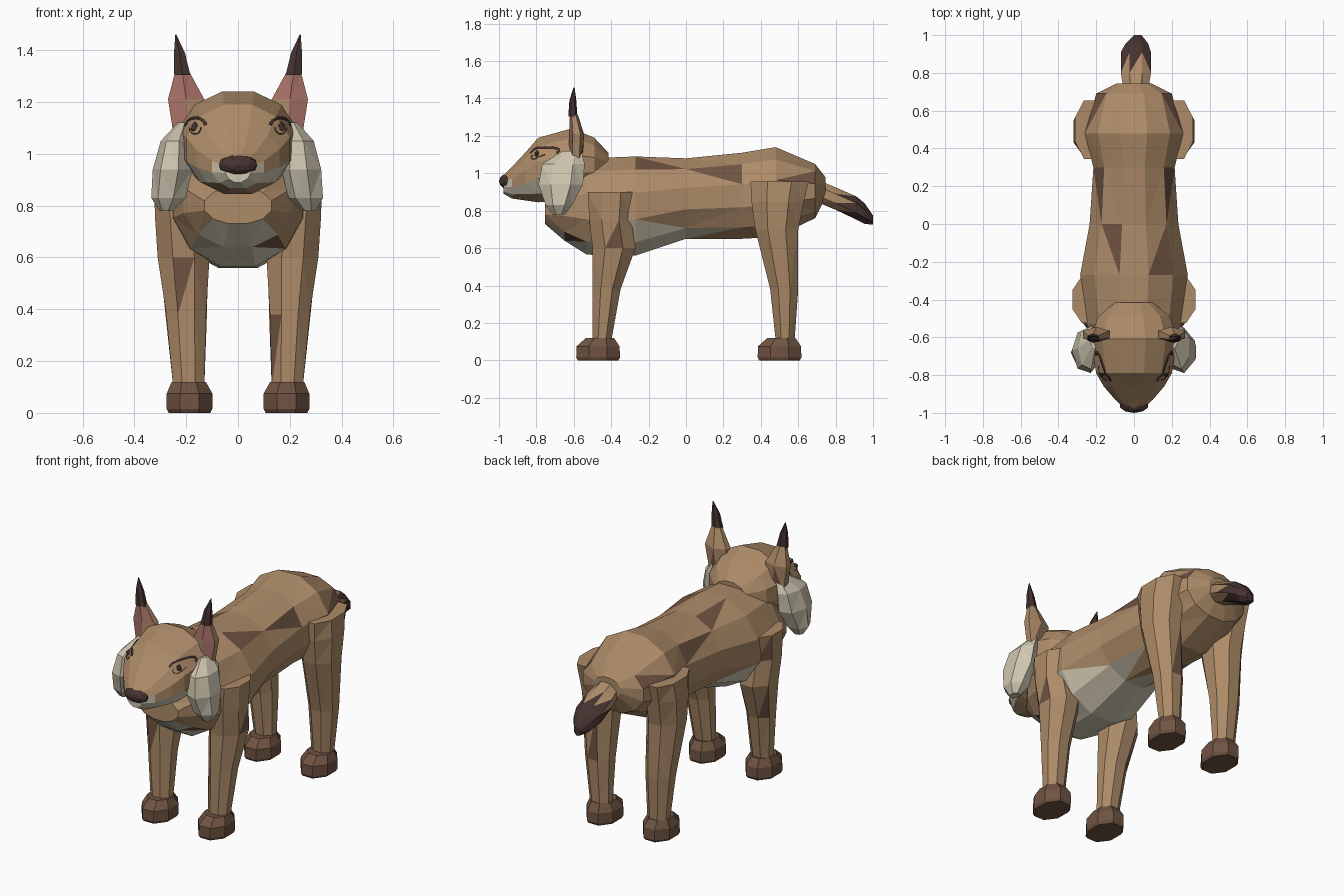
import bpy
import bmesh
from math import cos, sin, pi
from mathutils import Vector, Matrix
from mathutils.bvhtree import BVHTree

cube = bpy.data.objects.get("Cube")
if cube:
    bpy.data.objects.remove(cube)


def material(name, rgb):
    m = bpy.data.materials.new(name)
    m.use_nodes = True
    m.diffuse_color = (*rgb, 1)
    m.node_tree.nodes["Principled BSDF"].inputs["Base Color"].default_value = (*rgb, 1)
    return m


COLOURS = ["tan", "brown", "dark", "cream", "pink"]
MATS = [
    material("tan fur", (0.42, 0.26, 0.14)),
    material("brown fur", (0.16, 0.088, 0.055)),
    material("dark brown", (0.06, 0.033, 0.03)),
    material("cream fur", (0.63, 0.57, 0.44)),
    material("ear pink", (0.40, 0.17, 0.14)),
]


def finish(name, bm, rule, patches=()):
    """Colour faces by rule, then brown the face nearest to each patch point."""
    bmesh.ops.recalc_face_normals(bm, faces=bm.faces)
    bm.normal_update()
    for f in bm.faces:
        f.material_index = COLOURS.index(rule(f.calc_center_median(), f.normal))
    for p in patches:
        near = min(bm.faces, key=lambda f: (f.calc_center_median() - Vector(p)).length)
        near.material_index = COLOURS.index("brown")
    mesh = bpy.data.meshes.new(name)
    bm.to_mesh(mesh)
    bm.free()
    for m in MATS:
        mesh.materials.append(m)
    obj = bpy.data.objects.new(name, mesh)
    bpy.context.collection.objects.link(obj)
    return obj


def loft(name, rings, n, axis, rule, patches=()):
    """Skin rings of (x, y, z, half width, half depth) stacked along an axis."""
    bm = bmesh.new()
    loops = []
    for x, y, z, a, b in rings:
        loop = []
        for i in range(n):
            t = 2 * pi * (i + 0.5) / n
            u, v = a * cos(t) / cos(pi / n), b * sin(t) / cos(pi / n)
            co = (x + u, y, z + v) if axis == "Y" else (x + u, y + v, z)
            loop.append(bm.verts.new(co))
        loops.append(loop)
    for low, high in zip(loops, loops[1:]):
        for i in range(n):
            j = (i + 1) % n
            bm.faces.new((low[i], low[j], high[j], high[i]))
    bmesh.ops.triangulate(bm, faces=bm.faces[:])
    bm.faces.new(loops[0])
    bm.faces.new(loops[-1])
    return finish(name, bm, rule, patches)


def spine(rows):
    """Rings along y from (y, bottom, top, half width)."""
    return [(0, y, (lo + hi) / 2, w, (hi - lo) / 2) for y, lo, hi, w in rows]


def blob(name, centre, radii, colour, detail=2):
    bm = bmesh.new()
    bmesh.ops.create_icosphere(bm, subdivisions=detail, radius=1)
    bmesh.ops.transform(bm, matrix=Matrix.Translation(centre) @ Matrix.Diagonal((*radii, 1)), verts=bm.verts)
    return finish(name, bm, lambda c, n: colour)


def plain(colour):
    return lambda c, n: colour


# Body with pale chest and belly
def body_colour(c, n):
    return "cream" if -0.72 < c.y < 0.12 and n.z < -0.5 and c.z < 0.72 else "tan"


loft("body", spine([
    (-0.755, 0.73, 0.87, 0.13), (-0.65, 0.64, 1.0, 0.21), (-0.53, 0.565, 1.08, 0.25),
    (-0.27, 0.56, 1.09, 0.285), (0.0, 0.65, 1.08, 0.235), (0.3, 0.65, 1.11, 0.215),
    (0.48, 0.66, 1.14, 0.26), (0.69, 0.76, 1.05, 0.20), (0.745, 0.87, 0.98, 0.09),
]), 12, "Y", body_colour, [
    (-0.2, 0.17, 0.97), (-0.1, -0.08, 1.06), (-0.15, 0.18, 0.68), (-0.2, 0.6, 0.95),
    (0.14, -0.13, 1.04), (0.2, 0.62, 1.02), (0.16, -0.6, 0.68), (0.2, 0.2, 0.95),
])


# Head with pale muzzle sides
def head_colour(c, n):
    if c.y < -0.93 and c.z < 0.96:
        return "cream"
    return "cream" if c.y < -0.7 and -0.68 < n.z < -0.12 and c.z < 1.0 else "tan"


head = loft("head", spine([
    (-0.975, 0.89, 0.99, 0.05), (-0.93, 0.865, 1.035, 0.10), (-0.86, 0.855, 1.11, 0.16),
    (-0.79, 0.845, 1.19, 0.20), (-0.61, 0.86, 1.24, 0.23), (-0.49, 0.9, 1.19, 0.19),
    (-0.415, 0.98, 1.11, 0.10),
]), 12, "Y", head_colour)
blob("nose", (0, -0.96, 0.957), (0.077, 0.04, 0.04), "dark")

# Tail with a saw-toothed dark tip
loft("tail", [
    (0.01, 0.68, 0.915, 0.06, 0.06), (0.01, 0.8, 0.865, 0.08, 0.06), (0.01, 0.91, 0.815, 0.08, 0.062),
    (0.015, 0.955, 0.785, 0.06, 0.055), (0.02, 1.0, 0.75, 0.02, 0.025),
], 8, "Y", lambda c, n: "dark" if c.y > 0.86 else "tan")

head_tree = BVHTree.FromPolygons(
    [v.co.copy() for v in head.data.vertices], [tuple(p.vertices) for p in head.data.polygons])


def on_head(x, z):
    return head_tree.ray_cast(Vector((x, -2, z)), Vector((0, 1, 0)))[0]


def line(name, points, radius):
    """Thin dark line laid on the head."""
    curve = bpy.data.curves.new(name, "CURVE")
    curve.dimensions = "3D"
    curve.bevel_depth = radius
    curve.bevel_resolution = 0
    curve.materials.append(MATS[COLOURS.index("dark")])
    s = curve.splines.new("POLY")
    s.points.add(len(points) - 1)
    for p, (x, z) in zip(s.points, points):
        p.co = (*on_head(x, z), 1)
    bpy.context.collection.objects.link(bpy.data.objects.new(name, curve))


def ear_colour(c, n):
    return "pink" if n.y < -0.2 and (c.z > 1.2 or abs(c.x) > 0.2) else "tan"


LEG_PATCHES = [(-0.3, -0.34, 0.8), (-0.26, -0.37, 0.42), (-0.22, -0.5, 0.55),
               (0.17, -0.49, 0.33), (0.3, -0.34, 0.65), (0.18, 0.6, 0.5)]

for s, side in ((1, "left"), (-1, "right")):
    def mirrored(rings):
        return [(s * x, *rest) for x, *rest in rings]

    # Ears, tufts and cheek ruffs
    loft(side + "_ear", mirrored([
        (0.185, -0.59, 1.05, 0.06, 0.03), (0.2, -0.585, 1.21, 0.07, 0.035), (0.215, -0.6, 1.315, 0.028, 0.018),
    ]), 6, "Z", ear_colour, [(s * 0.19, -0.55, 1.11)])
    loft(side + "_ear_tuft", mirrored([
        (0.215, -0.605, 1.305, 0.031, 0.021), (0.226, -0.605, 1.39, 0.021, 0.016), (0.24, -0.598, 1.46, 0.002, 0.002),
    ]), 6, "Z", plain("dark"))
    loft(side + "_cheek_ruff", mirrored([
        (0.275, -0.68, 0.78, 0.025, 0.03), (0.265, -0.68, 0.83, 0.063, 0.065), (0.248, -0.67, 0.94, 0.073, 0.11),
        (0.24, -0.655, 1.05, 0.052, 0.105), (0.21, -0.61, 1.12, 0.02, 0.045),
    ]), 7, "Z", plain("cream"))

    # Eye: upper lid, lower lid, pupil and glint
    arc = [pi * i / 8 for i in range(9)]
    line(side + "_upper_lid", [(s * (0.162 + 0.038 * cos(t)), 1.108 + 0.03 * sin(t)) for t in arc], 0.007)
    line(side + "_lower_lid", [(s * (0.165 + 0.022 * cos(t)), 1.1 - 0.024 * sin(t)) for t in arc], 0.003)
    blob(side + "_pupil", on_head(s * 0.167, 1.102), (0.016, 0.012, 0.022), "dark", 1)
    blob(side + "_glint", on_head(s * 0.162, 1.112) + Vector((0, -0.012, 0)), (0.004, 0.004, 0.004), "cream", 1)

    # Legs
    patches = [p for p in LEG_PATCHES if p[0] * s > 0]
    loft(side + "_front_leg", mirrored([
        (0.19, -0.45, 0.1, 0.06, 0.05), (0.2, -0.425, 0.38, 0.077, 0.075), (0.21, -0.385, 0.6, 0.1, 0.115),
        (0.22, -0.405, 0.75, 0.1, 0.112), (0.24, -0.4, 0.9, 0.085, 0.125),
    ]), 8, "Z", plain("tan"), [p for p in patches if p[1] < 0])
    loft(side + "_back_leg", mirrored([
        (0.19, 0.53, 0.1, 0.06, 0.05), (0.2, 0.525, 0.38, 0.08, 0.075), (0.213, 0.485, 0.7, 0.1, 0.115),
        (0.22, 0.49, 0.85, 0.1, 0.14), (0.232, 0.5, 0.955, 0.08, 0.155),
    ]), 8, "Z", plain("tan"), [p for p in patches if p[1] > 0])

    # Paws
    for end, y in (("front", -0.47), ("back", 0.5)):
        loft(f"{side}_{end}_paw", mirrored([
            (0.187, y, 0, 0.08, 0.108), (0.187, y, 0.015, 0.088, 0.117),
            (0.187, y, 0.075, 0.088, 0.115), (0.19, y + 0.01, 0.12, 0.066, 0.075),
        ]), 8, "Z", plain("brown"))
